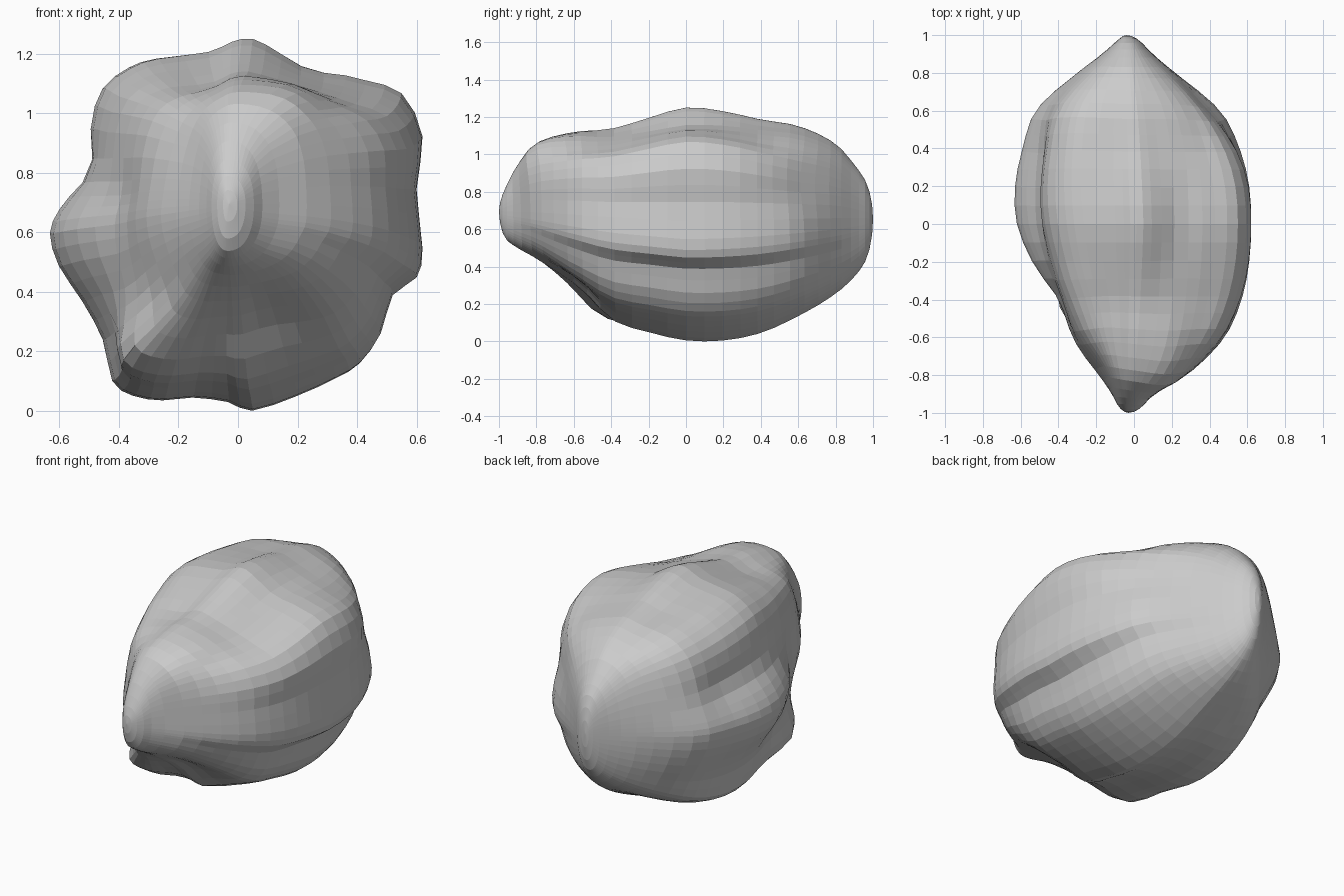
import bpy, bmesh, math
from mathutils import Vector

if "Cube" in bpy.data.objects:
    bpy.data.objects.remove(bpy.data.objects["Cube"])

# Lumpy outline seen from the front (x, z), clockwise from the top
OUTLINE = [(.05, 1.26), (.15, 1.215), (.30, 1.165), (.43, 1.12), (.55, 1.075), (.62, .93),
           (.60, .75), (.62, .55), (.60, .45), (.52, .39), (.48, .26), (.41, .16),
           (.33, .11), (.20, .05), (.05, 0), (-.03, .03), (-.15, .045), (-.25, .035),
           (-.35, .05), (-.42, .10), (-.45, .24), (-.52, .37), (-.60, .49), (-.63, .60),
           (-.60, .68), (-.55, .78), (-.50, .96), (-.45, 1.09), (-.36, 1.16),
           (-.27, 1.19), (-.10, 1.215), (-.02, 1.25)]

# Extents along the length: y, x min, x max, z min, z max
EXTENT = [(-1, -.03, -.03, .70, .70), (-.97, -.08, .04, .56, .82), (-.9, -.12, .11, .50, .95),
          (-.8, -.19, .28, .43, 1.06), (-.6, -.33, .48, .25, 1.12), (-.4, -.42, .57, .10, 1.14),
          (-.2, -.54, .61, .05, 1.20), (0, -.62, .62, .01, 1.255), (.2, -.63, .61, .01, 1.235),
          (.4, -.59, .56, .05, 1.19), (.6, -.52, .46, .14, 1.155), (.8, -.30, .22, .26, 1.06),
          (.9, -.17, .10, .35, .95), (.97, -.09, .03, .46, .84), (1, -.04, -.04, .66, .66)]

# Soft dents (negative) and bumps pushed outwards: centre, radii, depth
DENTS = [((.10, -.58, .27), (.20, .32, .20), -.07),    # hollow under the nose
         ((-.14, -.65, .95), (.10, .30, .20), -.035),  # valley beside the nose ridge
         ((.15, -.70, 1.0), (.12, .28, .16), .04),     # nose ridge
         ((-.34, -.42, .98), (.14, .25, .20), .04),    # upper left shoulder
         ((.25, 0, 1.15), (.10, .25, .12), -.03),      # trough beside the crest
         ((.42, .60, .88), (.18, .25, .18), -.05),     # flat facet at the back right
         ((-.30, .45, 1.10), (.18, .30, .15), .03),    # upper left ridge at the back
         ((-.54, .2, .84), (.15, .38, .10), -.05),     # groove on the left
         ((-.40, -.42, .66), (.12, .20, .14), -.02)]   # front left scoop
# Lower left lobe, pushed sideways and forwards
LOBE = ((-.30, -.42, .20), (.16, .22, .17), Vector((-.10, -.06, -.01)))


def extents(y):
    """Curved interpolation of the extents, in angle space so the tips stay round."""
    last = len(EXTENT) - 1
    ang = [math.pi - math.acos(r[0]) for r in EXTENT]
    t = math.pi - math.acos(y)
    i = max(k for k in range(last) if ang[k] <= t + 1e-6)
    h = ang[i + 1] - ang[i]
    f = (t - ang[i]) / h

    def slope(k, c):
        if k in (0, last):
            return (EXTENT[1][c] - EXTENT[0][c]) / (ang[1] - ang[0]) if k == 0 else \
                   (EXTENT[k][c] - EXTENT[k - 1][c]) / (ang[k] - ang[k - 1])
        return (EXTENT[k + 1][c] - EXTENT[k - 1][c]) / (ang[k + 1] - ang[k - 1])

    return [(2 * f**3 - 3 * f**2 + 1) * EXTENT[i][c] + (3 * f**2 - 2 * f**3) * EXTENT[i + 1][c]
            + h * ((f**3 - 2 * f**2 + f) * slope(i, c) + (f**3 - f**2) * slope(i + 1, c))
            for c in range(1, 5)]


def refine(pts):
    """Add a curved midpoint between neighbouring outline points."""
    pts = [Vector(p) for p in pts]
    n, out = len(pts), []
    for i in range(n):
        a, b, c, d = (pts[(i + k) % n] for k in (-1, 0, 1, 2))
        out += [b, (9 * (b + c) - a - d) / 16]
    return out


def falloff(p, c, r):
    return math.exp(-sum(((p[i] - c[i]) / r[i]) ** 2 for i in range(3)))


def dent(p, centre_line):
    outward = (p - centre_line).normalized()
    total = sum(d * falloff(p, c, r) for c, r, d in DENTS)
    return p + outward * total + LOBE[2] * falloff(p, LOBE[0], LOBE[1])


def ring(bm, y, outline):
    x0, x1, z0, z1 = extents(y)
    k = abs(y)
    xc = -.035 * k
    zc = .63 + (.07 if y < 0 else .03) * k
    blend = min(1, 1.15 * k ** 1.8)
    out = []
    for px, pz in outline:
        u = px / (.62 if px > 0 else .63)
        v = (pz - .63) / .63
        # blend the lumpy outline into a full oval towards the tips
        n = (abs(u) ** 2.25 + abs(v) ** 2.25) ** (1 / 2.25)
        s = 1 + (1 / n - 1) * blend
        u, v = u * s, v * s
        x = xc + u * ((x1 - xc) if u > 0 else (xc - x0))
        z = zc + v * ((z1 - zc) if v > 0 else (zc - z0))
        out.append(bm.verts.new(dent(Vector((x, y, z)), Vector((xc, y * .6, zc)))))
    return out


# Rock body: rings lofted from the front tip to the back tip
bm = bmesh.new()
RINGS = 32
outline = refine(OUTLINE)
front_tip = bm.verts.new((-.03, -1, .70))
back_tip = bm.verts.new((-.04, 1, .66))
rings = [ring(bm, -math.cos(math.pi * i / RINGS), outline) for i in range(1, RINGS)]
n = len(outline)
for i in range(n):
    j = (i + 1) % n
    bm.faces.new((front_tip, rings[0][i], rings[0][j]))
    bm.faces.new((back_tip, rings[-1][j], rings[-1][i]))
    for a, b in zip(rings, rings[1:]):
        bm.faces.new((a[i], b[i], b[j], a[j]))
bmesh.ops.recalc_face_normals(bm, faces=bm.faces)

# Rest on the ground
low = min(v.co.z for v in bm.verts)
bmesh.ops.translate(bm, verts=bm.verts, vec=(0, 0, -low))
mesh = bpy.data.meshes.new("rock")
bm.to_mesh(mesh)
bm.free()
rock = bpy.data.objects.new("rock", mesh)
bpy.context.collection.objects.link(rock)
